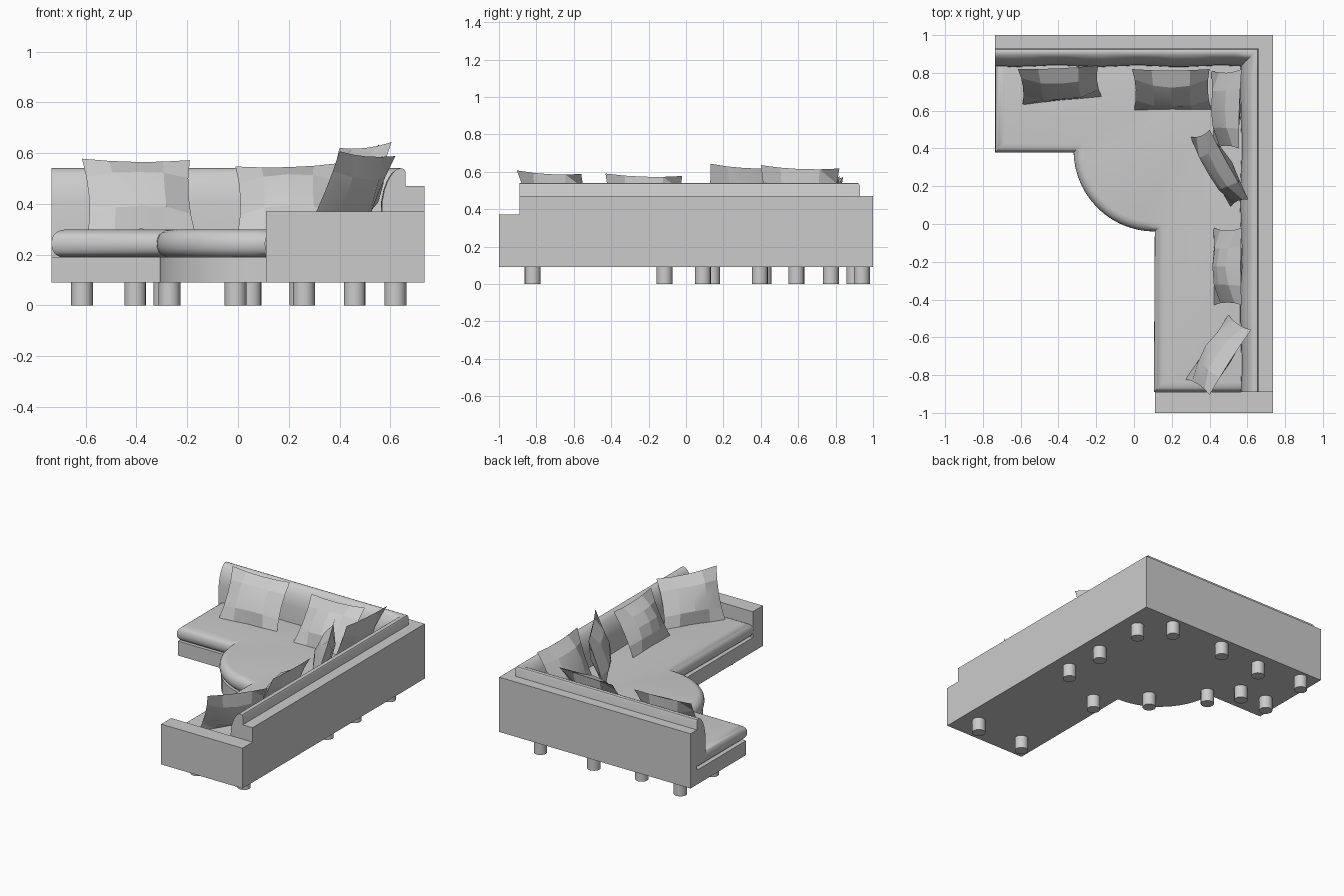
import bpy, bmesh, math, random
from mathutils import Vector

if "Cube" in bpy.data.objects:
    bpy.data.objects.remove(bpy.data.objects["Cube"])

random.seed(4)
fabric = bpy.data.materials.new("grey_fabric")
fabric.diffuse_color = (0.6, 0.6, 0.6, 1)
fabric.use_nodes = True
fabric.node_tree.nodes["Principled BSDF"].inputs["Base Color"].default_value = fabric.diffuse_color


def finish(name, bm, smooth=None):
    bmesh.ops.recalc_face_normals(bm, faces=bm.faces)
    mesh = bpy.data.meshes.new(name)
    bm.to_mesh(mesh)
    bm.free()
    mesh.materials.append(fabric)
    ob = bpy.data.objects.new(name, mesh)
    bpy.context.collection.objects.link(ob)
    if smooth:
        bpy.ops.object.select_all(action='DESELECT')
        ob.select_set(True)
        bpy.context.view_layer.objects.active = ob
        bpy.ops.object.shade_smooth_by_angle(angle=math.radians(smooth))
    return ob


def prism(name, outline, z0, z1, roll=0, smooth=None):
    """Extrude an outline upwards; optionally roll its top and bottom rims."""
    bm = bmesh.new()
    face = bm.faces.new([bm.verts.new((x, y, z0)) for x, y in outline])
    up = bmesh.ops.extrude_face_region(bm, geom=[face])
    bmesh.ops.translate(bm, vec=(0, 0, z1 - z0),
                        verts=[v for v in up["geom"] if isinstance(v, bmesh.types.BMVert)])
    if roll:
        rims = [e for e in bm.edges if abs(e.verts[0].co.z - e.verts[1].co.z) < 1e-5]
        bmesh.ops.bevel(bm, geom=rims, offset=roll, segments=5, profile=0.5, affect='EDGES')
    return finish(name, bm, smooth)


def rect(x0, x1, y0, y1):
    return [(x0, y0), (x1, y0), (x1, y1), (x0, y1)]


def sofa_outline(front, edge, radius, n=14):
    """L-shaped plan with a rounded inner corner."""
    cx, cy = 0.11, 0.39
    arc = [(cx + radius * math.cos(a), cy + radius * math.sin(a))
           for a in (math.pi * (1.5 - 0.5 * i / n) for i in range(n + 1))]
    arc[-1] = (cx - radius, front)
    return [(-0.735, 0.93), (0.66, 0.93), (0.66, -0.89), (edge, -0.89)] + arc + [(-0.735, front)]


# Base and seat
prism("base", sofa_outline(0.39, 0.11, 0.42), 0.09, 0.19, smooth=30)
prism("seat_cushion", sofa_outline(0.378, 0.105, 0.43), 0.188, 0.298, roll=0.05, smooth=40)

# Outer walls and low arm
prism("back_wall", [(-0.735, 0.93), (0.66, 0.93), (0.66, -0.89), (0.735, -0.89),
                    (0.735, 1), (-0.735, 1)], 0.09, 0.47)
prism("arm", rect(0.11, 0.735, -1, -0.89), 0.09, 0.37)

# Back cushion: rounded section swept round the corner, slightly wavy in front
section = [(0, 0.25), (0, 0.525), (0.006, 0.537), (0.018, 0.541), (0.035, 0.536), (0.052, 0.52),
           (0.07, 0.49), (0.083, 0.455), (0.092, 0.41), (0.096, 0.25)]
bm = bmesh.new()
rings = []
N = 14
for i in range(2 * N + 1):
    wave = 0.004 * math.sin(i * 1.35) if 0 < i < 2 * N else 0
    ring = []
    for k, (d, z) in enumerate(section):
        d += wave * (k > 4)
        if i <= N:
            x, y = -0.735 + (0.66 - d + 0.735) * i / N, 0.93 - d
        else:
            x, y = 0.66 - d, 0.93 - d - (0.93 - d + 0.89) * (i - N) / N
        ring.append(bm.verts.new((x, y, z)))
    rings.append(ring)
for a, b in zip(rings, rings[1:]):
    for k in range(len(section)):
        j = (k + 1) % len(section)
        bm.faces.new((a[k], a[j], b[j], b[k]))
bm.faces.new(rings[0])
bm.faces.new(rings[-1])
finish("back_cushion", bm, 40)

# Round legs
legs = [(0.62, -0.82), (0.26, -0.82), (0.62, 0.09), (0.62, 0.395), (0.62, 0.775), (0.46, 0.94),
        (0.245, -0.115), (-0.01, 0.14), (-0.27, 0.415), (0.05, 0.94), (-0.29, 0.90),
        (-0.405, 0.59), (-0.615, 0.59), (-0.615, 0.94)]
for i, (x, y) in enumerate(legs):
    ring = [(x + 0.043 * math.cos(t * math.pi / 8), y + 0.043 * math.sin(t * math.pi / 8))
            for t in range(16)]
    prism(f"leg_{i + 1}", ring, 0, 0.09, smooth=40)


def pillow(name, bl, br, tr, tl, thick=0.06, n=4):
    """Pinched throw pillow spanned between four corners."""
    bl, br, tr, tl = map(Vector, (bl, br, tr, tl))
    normal = (br - bl).cross(tl - bl).normalized()
    bm = bmesh.new()
    grids = {}
    for side in (1, -1):
        for i in range(n + 1):
            for j in range(n + 1):
                u, v = 2 * i / n - 1, 2 * j / n - 1
                rim = i in (0, n) or j in (0, n)
                if rim and side < 0:
                    grids[side, i, j] = grids[1, i, j]
                    continue
                pu = u * (1 - 0.07 * (1 - v * v)) / 2 + 0.5
                pv = v * (1 - 0.07 * (1 - u * u)) / 2 + 0.5
                p = bl.lerp(br, pu).lerp(tl.lerp(tr, pu), pv)
                if not rim:
                    puff = ((1 - u * u) * (1 - v * v)) ** 0.7
                    p = p + normal * side * thick * puff * random.uniform(0.88, 1.1)
                grids[side, i, j] = bm.verts.new(p)
    for side in (1, -1):
        for i in range(n):
            for j in range(n):
                bm.faces.new([grids[side, a, b] for a, b in
                              ((i, j), (i + 1, j), (i + 1, j + 1), (i, j + 1))])
    finish(name, bm, 14)


# Throw pillows
pillow("pillow_back_left", (-0.59, 0.63, 0.29), (-0.17, 0.67, 0.29), (-0.19, 0.84, 0.572), (-0.615, 0.82, 0.578))
pillow("pillow_back_right", (0, 0.60, 0.29), (0.41, 0.60, 0.29), (0.40, 0.82, 0.56), (-0.01, 0.82, 0.547))
pillow("pillow_corner", (0.41, 0.81, 0.29), (0.42, 0.40, 0.29), (0.555, 0.40, 0.635), (0.57, 0.82, 0.617))
pillow("pillow_leaning", (0.30, 0.46, 0.29), (0.51, 0.09, 0.29), (0.605, 0.13, 0.643), (0.40, 0.50, 0.62))
pillow("pillow_side", (0.42, -0.02, 0.29), (0.42, -0.43, 0.29), (0.57, -0.43, 0.59), (0.57, -0.02, 0.577))
pillow("pillow_by_arm", (0.50, -0.48, 0.29), (0.27, -0.82, 0.29), (0.40, -0.905, 0.607), (0.62, -0.56, 0.588))
